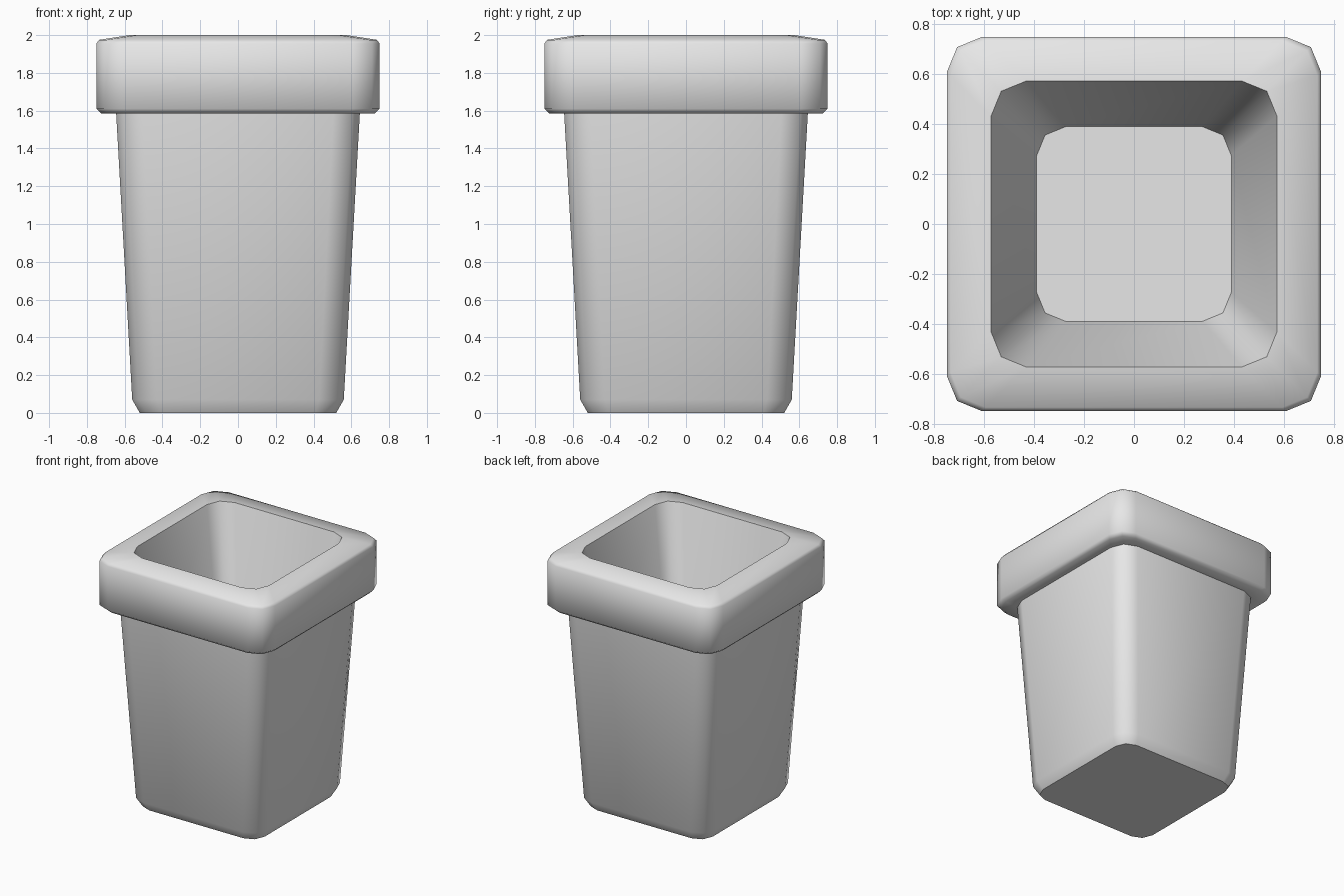
import bpy
import bmesh
import math

cube = bpy.data.objects.get("Cube")
if cube:
    bpy.data.objects.remove(cube, do_unlink=True)

grey = bpy.data.materials.new("light_grey")
grey.use_nodes = True
grey.diffuse_color = (0.8, 0.8, 0.8, 1)
grey.node_tree.nodes["Principled BSDF"].inputs["Base Color"].default_value = (0.8, 0.8, 0.8, 1)


def ring(bm, half, z, cut):
    """Square ring whose corners are rounded in two steps."""
    verts = []
    mid = cut * 0.29
    corner = [(half, half - cut), (half - mid, half - mid), (half - cut, half)]
    for quarter in range(4):
        c, s = round(math.cos(quarter * math.pi / 2)), round(math.sin(quarter * math.pi / 2))
        verts += [bm.verts.new((x * c - y * s, x * s + y * c, z)) for x, y in corner]
    return verts


def loft(name, profile, cap_start=False, cap_end=False):
    """Skin a stack of rings given as (half width, height, corner cut)."""
    bm = bmesh.new()
    rings = [ring(bm, *level) for level in profile]
    for low, high in zip(rings, rings[1:]):
        for i in range(len(low)):
            j = (i + 1) % len(low)
            bm.faces.new((low[i], low[j], high[j], high[i]))
    if cap_start:
        bm.faces.new(rings[0][::-1])
    if cap_end:
        bm.faces.new(rings[-1])
    mesh = bpy.data.meshes.new(name)
    bm.to_mesh(mesh)
    bm.free()
    mesh.materials.append(grey)
    obj = bpy.data.objects.new(name, mesh)
    bpy.context.collection.objects.link(obj)
    bpy.ops.object.select_all(action="DESELECT")
    obj.select_set(True)
    bpy.context.view_layer.objects.active = obj
    bpy.ops.object.shade_smooth_by_angle(angle=math.radians(55))
    return obj


# Tapered outer body with a softened foot
loft("body", [(0.52, 0, 0.11), (0.56, 0.07, 0.13), (0.645, 1.585, 0.14)], cap_start=True)

# Overhanging rim, turning inward into the sloped basin and its floor
loft("rim_and_basin", [
    (0.645, 1.585, 0.14),
    (0.725, 1.585, 0.135),
    (0.75, 1.61, 0.14),
    (0.75, 1.955, 0.14),
    (0.735, 1.975, 0.14),
    (0.573, 2.0, 0.14),
    (0.39, 1.25, 0.115),
], cap_end=True)
